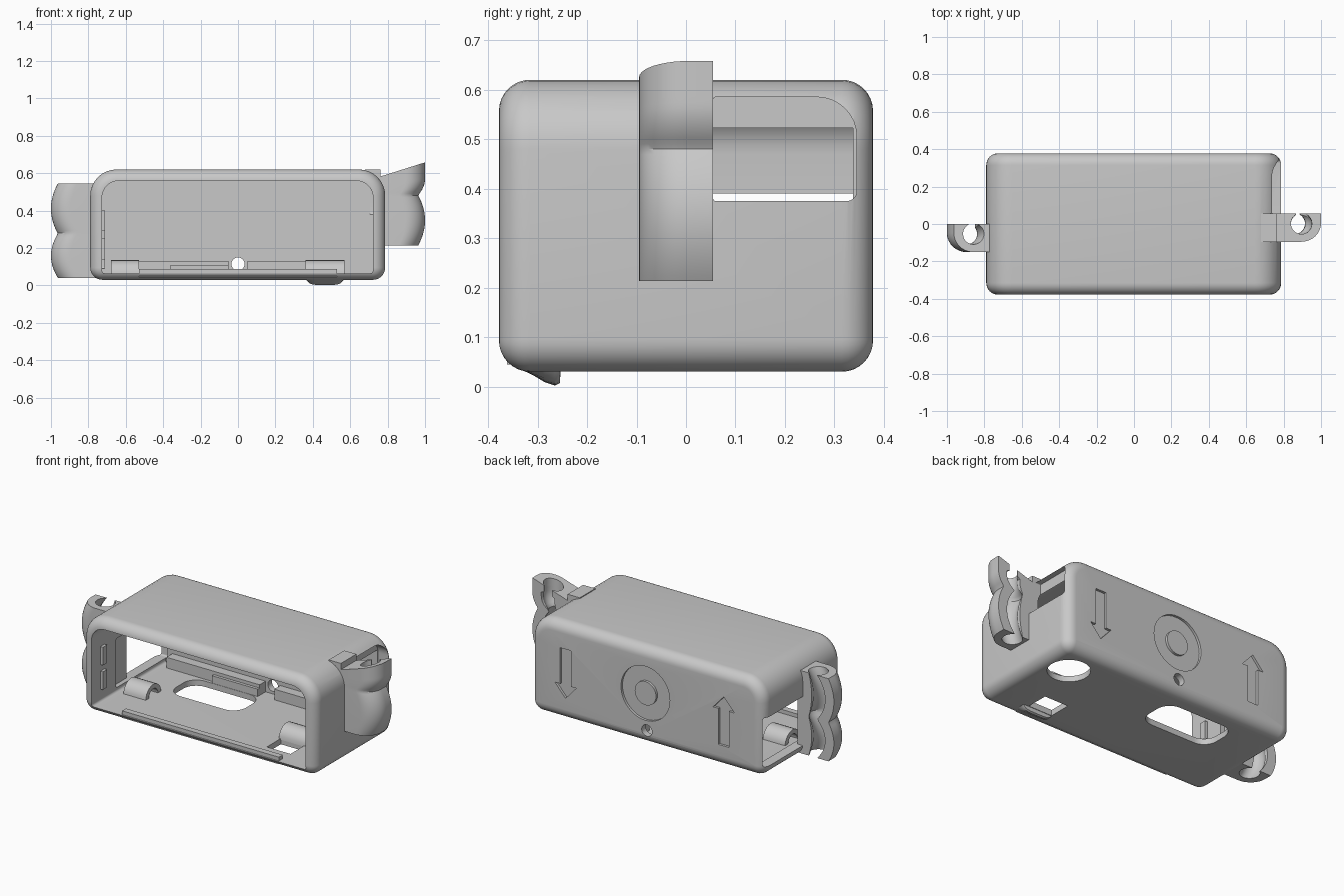
import bpy, bmesh, math

if "Cube" in bpy.data.objects:
    bpy.data.objects.remove(bpy.data.objects["Cube"])

grey = bpy.data.materials.new("plain grey")
grey.diffuse_color = (0.58, 0.58, 0.58, 1)
grey.use_nodes = True
grey.node_tree.nodes["Principled BSDF"].inputs["Base Color"].default_value = grey.diffuse_color


def make(name, rings, hidden=False):
    """Loft equal-length closed rings and cap both ends."""
    bm = bmesh.new()
    vs = [[bm.verts.new(p) for p in r] for r in rings]
    n = len(rings[0])
    for a, b in zip(vs, vs[1:]):
        for i in range(n):
            bm.faces.new((a[i], a[(i + 1) % n], b[(i + 1) % n], b[i]))
    bm.faces.new(vs[0])
    bm.faces.new(vs[-1])
    bmesh.ops.recalc_face_normals(bm, faces=bm.faces)
    me = bpy.data.meshes.new(name)
    bm.to_mesh(me)
    bm.free()
    me.materials.append(grey)
    ob = bpy.data.objects.new(name, me)
    bpy.context.collection.objects.link(ob)
    ob.hide_render = hidden
    return ob


def prism(name, pts, axis, lo, hi, hidden=False):
    """Extrude a 2D outline along the x, y or z axis."""
    def place(p, h):
        q = list(p)
        q.insert("xyz".index(axis), h)
        return q
    return make(name, [[place(p, h) for p in pts] for h in (lo, hi)], hidden)


def box(name, x, y, z, hidden=False):
    return prism(name, [(x[0], y[0]), (x[1], y[0]), (x[1], y[1]), (x[0], y[1])], "z", *z, hidden)


def rounded(a0, a1, b0, b1, radii, steps=8):
    """Rounded rectangle; radii in order low-left, low-right, top-right, top-left."""
    pts = []
    corners = [(a0, b0, 1, 1, 180), (a1, b0, -1, 1, 270), (a1, b1, -1, -1, 0), (a0, b1, 1, -1, 90)]
    for (a, b, sa, sb, start), r in zip(corners, radii):
        for i in range(steps + 1):
            t = math.radians(start + 90 * i / steps)
            pts.append((a + sa * r + r * math.cos(t), b + sb * r + r * math.sin(t)))
    return pts


def circle(cx, cy, r, n=40):
    return [(cx + r * math.cos(2 * math.pi * i / n), cy + r * math.sin(2 * math.pi * i / n)) for i in range(n)]


# Case: rounded outline lofted along y with rounded front and back rims
R = 0.063
rim = []
for side in (-1, 1):
    for k in range(9):
        t = math.pi / 2 * (k / 8 if side > 0 else 1 - k / 8)
        d = R * (1 - math.cos(t))
        y = side * (0.378 - R + R * math.sin(t))
        prof = rounded(-0.79 + d, 0.787 - d, 0.03 + d, 0.62 - d, [0.066 - d] * 2 + [0.14 - d] * 2)
        rim.append([(x, y, z) for x, z in prof])
case = make("case", rim)

# Plate that fills the case corner under the right clip
mount = box("right_clip_mount", (0.68, 0.762), (-0.095, 0.055), (0.45, 0.621))

# Cutters: cavity, end windows, floor openings, pin hole, back recesses
cuts = [
    prism("cavity_cutter", rounded(-0.727, 0.722, 0.065, 0.56, [0.015, 0.015, 0.09, 0.09]), "y", -0.5, 0.338, True),
    prism("right_window_cutter", rounded(0.055, 0.345, 0.375, 0.585, [0.005, 0.02, 0.08, 0.005]), "x", 0.705, 0.9, True),
    prism("left_window_cutter", rounded(-0.14, 0.36, 0.09, 0.39, [0.01] * 4), "x", -0.9, -0.715, True),
    prism("round_floor_cutter", circle(0.61, 0.18, 0.118), "z", -0.1, 0.1, True),
    prism("slot_floor_cutter", rounded(-0.49, -0.02, 0.02, 0.26, [0.085] * 4), "z", -0.1, 0.1, True),
    box("square_floor_cutter", (0.37, 0.53), (-0.25, -0.115), (-0.1, 0.1), True),
    prism("pin_hole_cutter", circle(0, 0.115, 0.035), "y", 0.2, 0.5, True),
    prism("dial_recess_cutter", circle(0.01, 0.34, 0.165, 48), "y", 0.363, 0.5, True),
]
for x, s, mid in ((0.55, -1, 0.315), (-0.52, 1, 0.31)):
    arrow = [(-0.036, -0.15), (0.036, -0.15), (0.036, 0.07), (0.072, 0.07), (0, 0.15), (-0.072, 0.07), (-0.036, 0.07)]
    cuts.append(prism("arrow_cutter", [(x + a, mid + s * b) for a, b in arrow], "y", 0.363, 0.5, True))


def apply_boolean(ob, other, op):
    m = ob.modifiers.new(op, "BOOLEAN")
    m.operation, m.solver, m.object = op, "EXACT", other
    bpy.context.view_layer.objects.active = ob
    bpy.ops.object.modifier_apply(modifier=m.name)
    bpy.data.objects.remove(other)


apply_boolean(case, mount, "UNION")
for c in cuts:
    apply_boolean(case, c, "DIFFERENCE")

# Raised button in the middle of the round recess
prism("dial_button", circle(0.01, 0.34, 0.072), "y", 0.355, 0.378)

# Low lip along the middle of the front rim
box("front_lip", (-0.53, 0.53), (-0.362, -0.325), (0.045, 0.088))

# Ledges along the back of the floor, broken around the pin hole
box("back_ledge_long", (-0.68, -0.05), (0.28, 0.345), (0.06, 0.13))
box("back_ledge_short", (0.05, 0.36), (0.28, 0.345), (0.06, 0.13))
box("back_ledge_step", (-0.36, -0.05), (0.262, 0.285), (0.06, 0.11))

# Small stops on the inside of the left wall
for z in (0.14, 0.29):
    box("wall_stop", (-0.735, -0.71), (-0.29, -0.25), (z, z + 0.11))


# Arched springs on the floor
def arch(name, x0, x1, yc):
    outer = [(yc - 0.075 * math.cos(math.pi * i / 12), 0.06 + 0.075 * math.sin(math.pi * i / 12)) for i in range(13)]
    inner = [(yc + 0.045 * math.cos(math.pi * i / 12), 0.06 + 0.048 * math.sin(math.pi * i / 12)) for i in range(13)]
    prism(name, outer + inner, "x", x0, x1)


arch("left_spring", -0.68, -0.53, -0.06)
arch("right_spring", 0.36, 0.57, -0.045)

# Latch nub hanging below the floor, rounded along its width
nub = []
for i in range(13):
    t = -1 + i / 6
    h = 0.033 * math.sqrt(max(0.02, 1 - t ** 4))
    nub.append([(0.465 + 0.1 * t, y, 0.035 - f * h) for y, f in
                ((-0.335, 0), (-0.31, 0.35), (-0.285, 0.8), (-0.265, 1.0), (-0.255, 0.85), (-0.253, 0))])
make("latch_nub", nub)


# Cable clips: hook section swept upward with two bulges
def clip(name, sx, ytop, zlo, zhi, cusp, slant):
    rings = []
    steps = 40
    for k in range(steps + 1):
        z = zlo + (zhi - zlo) * k / steps
        lo, hi = (zlo, cusp) if z < cusp else (cusp, zhi)
        u = (z - (lo + hi) / 2) / ((hi - lo) / 2)
        if slant and z > cusp and u > 0:
            u = 0
        s = -0.037 * u * u
        g = math.radians(30 + 24 * (1 - u * u))
        if slant and z > cusp + 0.11:
            g = math.radians(30)
        r, cx, cy = 0.056, 0.895 + s, ytop - 0.053
        sec = [(0.755, ytop), (cx - r * math.sin(g), ytop)]
        for i in range(25):
            a = math.pi / 2 + g + (2 * math.pi - 2 * g) * i / 24
            sec.append((cx + r * math.cos(a), cy + r * math.sin(a)))
        sec += [(cx + r * math.sin(g), ytop), (1.0 + s, ytop)]
        for i in range(11):
            a = math.pi / 2 * i / 10
            sec.append((0.895 + s + 0.105 * math.cos(a), cy + 0.004 - 0.101 * math.sin(a)))
        sec.append((0.755, ytop - 0.15))
        ring = []
        for x, y in sec:
            zz = z
            if slant and z > cusp:
                top = 0.59 + 0.068 * (x - 0.785) / 0.215
                zz = cusp + (z - cusp) * (top - cusp) / (zhi - cusp)
            ring.append((sx * x, y, zz))
        rings.append(ring)
    make(name, rings)


clip("right_clip", 1, 0.055, 0.213, 0.64, 0.483, True)
clip("left_clip", -1, 0.0, 0.04, 0.545, 0.277, False)

# Smooth rounded surfaces while keeping edges sharp
for ob in bpy.data.objects:
    ob.select_set(True)
bpy.context.view_layer.objects.active = case
bpy.ops.object.shade_smooth_by_angle(angle=math.radians(30))
